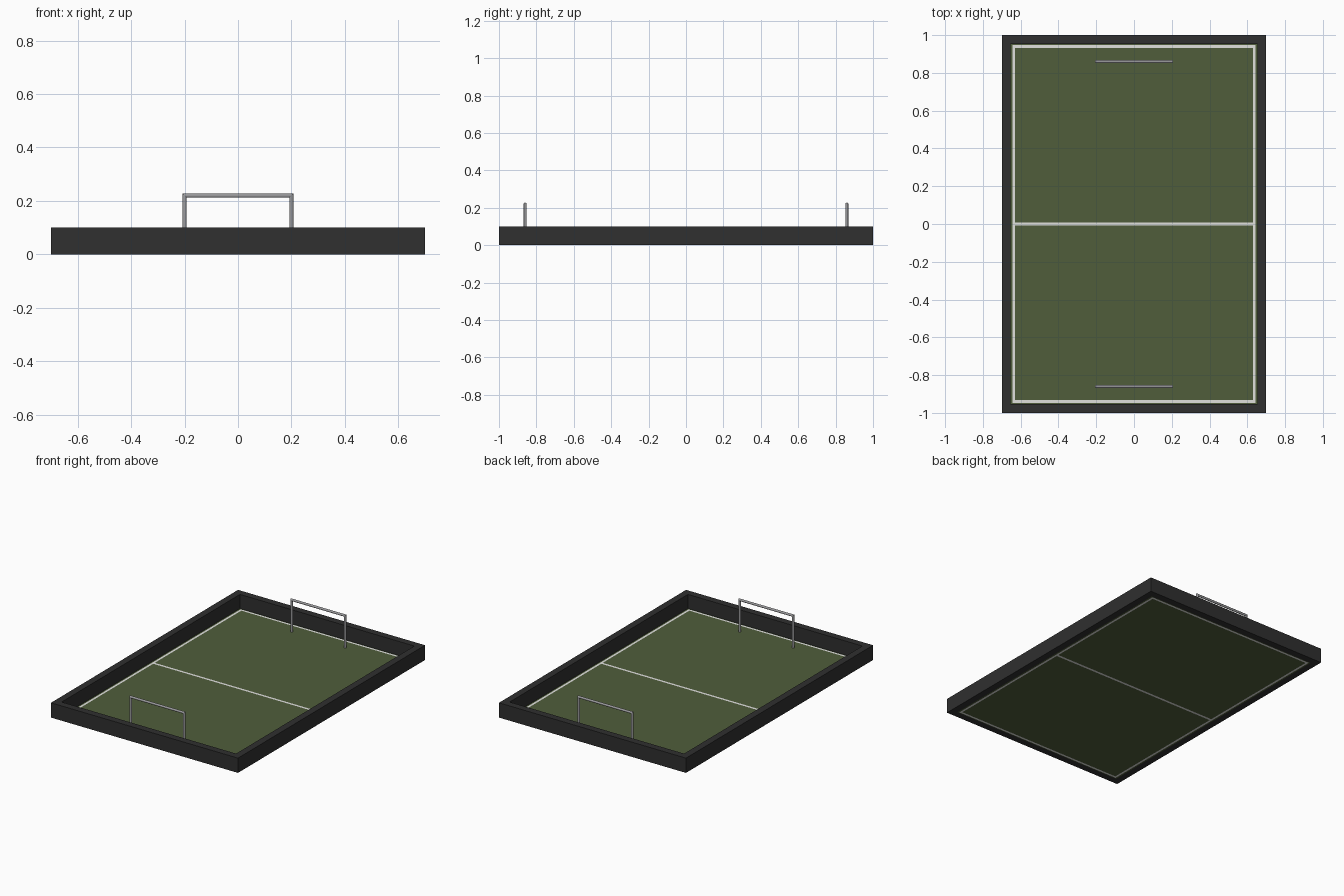
import bpy, bmesh, math
from mathutils import Vector

if "Cube" in bpy.data.objects:
    bpy.data.objects.remove(bpy.data.objects["Cube"])


def material(name, rgb):
    m = bpy.data.materials.new(name)
    m.diffuse_color = (*rgb, 1)
    m.use_nodes = True
    m.node_tree.nodes["Principled BSDF"].inputs["Base Color"].default_value = m.diffuse_color
    return m


FRAME = material("dark_grey", (0.029, 0.029, 0.029))
GREEN = material("turf_green", (0.08, 0.11, 0.044))
WHITE = material("line_white", (0.75, 0.75, 0.73))
METAL = material("goal_grey", (0.32, 0.32, 0.33))

IN_X, IN_Y = 0.653, 0.953        # inner faces of the walls
LO_X, LO_Y = 0.643, 0.947        # outer edge of the painted border
LI_X, LI_Y = 0.629, 0.933        # inner edge of the painted border
HALF = 0.008                     # half width of the centre line


def finish(bm, name, mats):
    bmesh.ops.recalc_face_normals(bm, faces=bm.faces)
    mesh = bpy.data.meshes.new(name)
    bm.to_mesh(mesh)
    bm.free()
    for m in mats:
        mesh.materials.append(m)
    obj = bpy.data.objects.new(name, mesh)
    bpy.context.collection.objects.link(obj)
    return obj


def rect(bm, x, y):
    return [bm.verts.new((sx * x, sy * y, 0)) for sx, sy in ((-1, -1), (1, -1), (1, 1), (-1, 1))]


def extrude_up(bm, h):
    ret = bmesh.ops.extrude_face_region(bm, geom=bm.faces[:], use_keep_orig=True)
    verts = [g for g in ret["geom"] if isinstance(g, bmesh.types.BMVert)]
    bmesh.ops.translate(bm, verts=verts, vec=(0, 0, h))


# Wall frame around the field
bm = bmesh.new()
outer, inner = rect(bm, 0.7, 1.0), rect(bm, IN_X, IN_Y)
for i in range(4):
    j = (i + 1) % 4
    bm.faces.new((outer[i], outer[j], inner[j], inner[i]))
extrude_up(bm, 0.1)
finish(bm, "wall_frame", [FRAME])

# Field: thin plate cut along the painted lines
bm = bmesh.new()
xs = [-IN_X, -LO_X, -LI_X, LI_X, LO_X, IN_X]
ys = [-IN_Y, -LO_Y, -LI_Y, -HALF, HALF, LI_Y, LO_Y, IN_Y]
grid = [[bm.verts.new((x, y, 0)) for y in ys] for x in xs]
for i in range(len(xs) - 1):
    for j in range(len(ys) - 1):
        bm.faces.new((grid[i][j], grid[i + 1][j], grid[i + 1][j + 1], grid[i][j + 1]))
extrude_up(bm, 0.004)
for f in bm.faces:
    c = f.calc_center_median()
    x, y = abs(c.x), abs(c.y)
    border = x < LO_X and y < LO_Y and (x > LI_X or y > LI_Y)
    f.material_index = 1 if border or (y < HALF and x < LO_X) else 0
finish(bm, "field", [GREEN, WHITE])


# Goals: two posts and a crossbar of round tube with mitred corners
def goal(name, y, r=0.008, w=0.2, top=0.22, sides=12):
    bm = bmesh.new()
    path = [((-w, 0.002), (1, 0)), ((-w, top), (1, -1)), ((w, top), (-1, -1)), ((w, 0.002), (-1, 0))]
    rings = []
    for (px, pz), (dx, dz) in path:
        ring = []
        for k in range(sides):
            a = 2 * math.pi * (k + 0.5) / sides
            u, v = r * math.cos(a), r * math.sin(a)
            ring.append(bm.verts.new((px + dx * u, y + v, pz + dz * u)))
        rings.append(ring)
    for a, b in zip(rings, rings[1:]):
        for k in range(sides):
            n = (k + 1) % sides
            bm.faces.new((a[k], a[n], b[n], b[k]))
    bm.faces.new(rings[0])
    bm.faces.new(rings[-1])
    obj = finish(bm, name, [METAL])
    bpy.ops.object.select_all(action='DESELECT')
    obj.select_set(True)
    bpy.context.view_layer.objects.active = obj
    bpy.ops.object.shade_smooth_by_angle(angle=math.radians(40))


goal("front_goal", -0.86)
goal("back_goal", 0.86)
